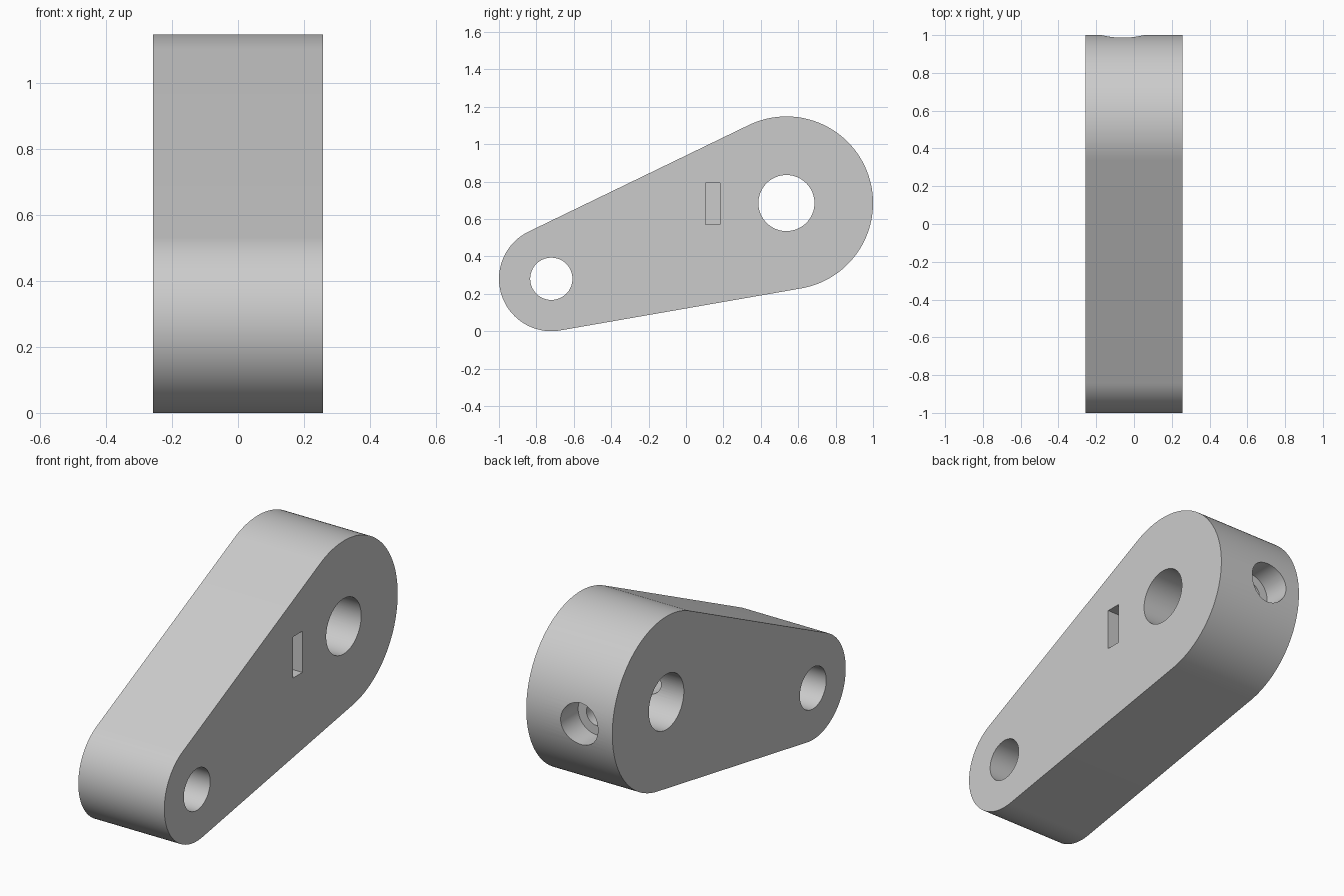
import bpy
import bmesh
from math import acos, atan2, cos, hypot, pi, sin
from mathutils import Matrix, Vector

old = bpy.data.objects.get("Cube")
if old:
    bpy.data.objects.remove(old, do_unlink=True)

HALF = 0.258                       # half thickness along x
BIG, BIG_R = (0.537, 0.685), 0.463     # (y, z) centre of the large end
SMALL, SMALL_R = (-0.72, 0.28), 0.28   # (y, z) centre of the small end
SCREW_X = -0.06

grey = bpy.data.materials.new("plain grey")
grey.use_nodes = True
colour = (0.6, 0.6, 0.6, 1)
grey.diffuse_color = colour
grey.node_tree.nodes["Principled BSDF"].inputs["Base Color"].default_value = colour


def add_object(name, bm):
    bmesh.ops.recalc_face_normals(bm, faces=bm.faces)
    mesh = bpy.data.meshes.new(name)
    bm.to_mesh(mesh)
    bm.free()
    mesh.materials.append(grey)
    obj = bpy.data.objects.new(name, mesh)
    bpy.context.collection.objects.link(obj)
    return obj


def arc(centre, radius, start, end, steps):
    angles = [start + (end - start) * i / steps for i in range(steps + 1)]
    return [(centre[0] + radius * cos(a), centre[1] + radius * sin(a)) for a in angles]


def cylinder(name, start, end, radius):
    start, end = Vector(start), Vector(end)
    axis = end - start
    turn = axis.to_track_quat('Z', 'Y').to_matrix().to_4x4()
    bm = bmesh.new()
    bmesh.ops.create_cone(bm, cap_ends=True, segments=64, radius1=radius,
                          radius2=radius, depth=axis.length,
                          matrix=Matrix.Translation((start + end) / 2) @ turn)
    return add_object(name, bm)


def box(name, low, high):
    low, high = Vector(low), Vector(high)
    bm = bmesh.new()
    bmesh.ops.create_cube(bm, size=1, matrix=Matrix.Translation((low + high) / 2)
                          @ Matrix.Diagonal((*(high - low), 1)))
    return add_object(name, bm)


# Lever body: two round ends joined by their outer tangents
dy, dz = SMALL[0] - BIG[0], SMALL[1] - BIG[1]
heading = atan2(dz, dy)
spread = acos((BIG_R - SMALL_R) / hypot(dy, dz))
outline = arc(BIG, BIG_R, heading + spread, heading + 2 * pi - spread, 72)
outline += arc(SMALL, SMALL_R, heading - spread, heading + spread, 48)
bm = bmesh.new()
side = bm.faces.new([bm.verts.new((-HALF, y, z)) for y, z in outline])
extruded = bmesh.ops.extrude_face_region(bm, geom=[side])["geom"]
bmesh.ops.translate(bm, vec=(2 * HALF, 0, 0),
                    verts=[v for v in extruded if isinstance(v, bmesh.types.BMVert)])
body = add_object("lever_body", bm)

# Holes: two cross bores, a counterbored clamp screw and its nut slot
cutters = [
    cylinder("large_bore", (-0.4, *BIG), (0.4, *BIG), 0.15),
    cylinder("small_bore", (-0.4, *SMALL), (0.4, *SMALL), 0.113),
    cylinder("screw_head_recess", (SCREW_X, 0.85, BIG[1]), (SCREW_X, 1.1, BIG[1]), 0.112),
    cylinder("screw_hole", (SCREW_X, 0.14, BIG[1]), (SCREW_X, 0.9, BIG[1]), 0.062),
    box("nut_slot", (SCREW_X - 0.11, 0.103, 0.57), (0.4, 0.183, 0.793)),
]
bpy.ops.object.select_all(action='DESELECT')
bpy.context.view_layer.objects.active = body
body.select_set(True)
for cutter in cutters:
    cut = body.modifiers.new(cutter.name, 'BOOLEAN')
    cut.operation = 'DIFFERENCE'
    cut.solver = 'EXACT'
    cut.object = cutter
    bpy.ops.object.modifier_apply(modifier=cut.name)
    bpy.data.objects.remove(cutter, do_unlink=True)

bpy.ops.object.shade_smooth_by_angle(angle=pi / 6)
